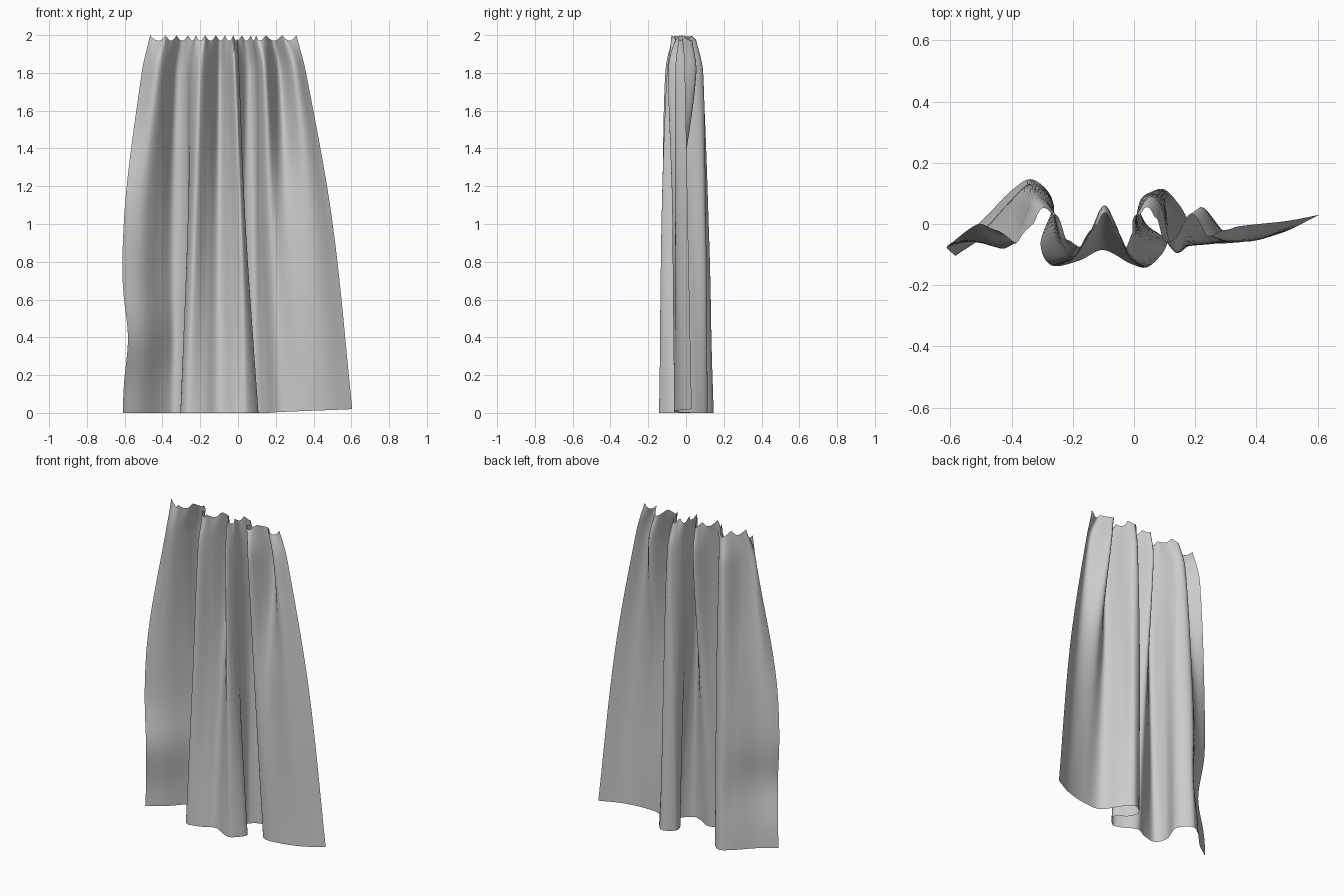
import bpy, math
from mathutils import Vector

if "Cube" in bpy.data.objects:
    bpy.data.objects.remove(bpy.data.objects["Cube"])

# Fold outlines seen from above, left to right, at three heights
HEM = [(-.61, -.07), (-.51, .0), (-.40, .11), (-.33, .145), (-.265, .07),
       (-.305, -.06), (-.27, -.135), (-.18, -.12), (-.10, -.085), (-.01, -.13),
       (.05, -.138), (.108, -.06), (.04, .0), (.02, .07), (.09, .115),
       (.15, .06), (.22, -.05), (.34, -.06), (.48, -.03), (.605, .03)]
MIDDLE = [(-.605, -.07), (-.50, -.04), (-.41, .05), (-.34, .12), (-.265, .07),
          (-.265, -.04), (-.23, -.125), (-.16, -.06), (-.10, -.01), (-.04, -.07),
          (.015, -.13), (.04, -.06), (.01, .02), (.03, .09), (.09, .10),
          (.12, .02), (.17, -.07), (.26, -.045), (.39, -.055), (.50, .01)]
UPPER = [(-.51, .0), (-.435, -.08), (-.38, -.03), (-.33, .08), (-.275, .06),
         (-.24, -.05), (-.20, -.11), (-.15, -.04), (-.10, .06), (-.06, .0),
         (-.02, -.10), (.005, -.05), (.01, .03), (.05, .09), (.09, .06),
         (.115, -.05), (.15, -.09), (.22, .055), (.295, -.055), (.36, -.005)]
# The heading is the upper outline drawn together
HEADING = [(-.078 + (x + .075) * .89, y * .6 - .008) for x, y in UPPER]
LEVELS = [(0, HEM), (1.0, MIDDLE), (1.8, UPPER), (2.0, HEADING)]

STEPS, ROWS, PINS = 8, 56, 15


def spline(points, knots, t):
    """Smooth curve through points placed at the given knots."""
    n = len(points)
    i = max(k for k in range(n - 1) if knots[k] <= t or k == 0)

    def slope(k):
        a, b = max(k - 1, 0), min(k + 1, n - 1)
        return (points[b] - points[a]) / (knots[b] - knots[a])

    h = knots[i + 1] - knots[i]
    s = (t - knots[i]) / h
    return (points[i] * (2 * s**3 - 3 * s**2 + 1) + slope(i) * h * (s**3 - 2 * s**2 + s)
            + points[i + 1] * (3 * s**2 - 2 * s**3) + slope(i + 1) * h * (s**3 - s**2))


count = len(HEM)
cols = (count - 1) * STEPS + 1
heights = [z for z, _ in LEVELS]
outlines = []
for _, outline in LEVELS:
    pts = [Vector(p) for p in outline]
    outlines.append([spline(pts, list(range(count)), c / STEPS) for c in range(cols)])

# Loft the cloth between the outlines, with a scalloped gathered heading
verts, faces = [], []
for r in range(ROWS + 1):
    z = 2.0 * r / ROWS
    gather = max(0, (z - 1.85) / .15) ** 2
    for c in range(cols):
        u = c / (cols - 1)
        p = spline([o[c] for o in outlines], heights, z)
        wave = abs(math.sin(math.pi * PINS * u))
        # The left edge curls forward a little above the hem
        curl = math.exp(-((z - .4) / .2) ** 2) * max(0, 1 - 6 * u)
        x = p.x + .03 * curl
        y = p.y - .03 * curl + .018 * gather * (wave - .5)
        lift = .02 * max(0, (u - .8) / .2) * (1 - z / 2)
        verts.append((x, y, z + lift - .03 * gather * wave))
for r in range(ROWS):
    for c in range(cols - 1):
        a = r * cols + c
        faces.append((a, a + 1, a + cols + 1, a + cols))

mesh = bpy.data.meshes.new("curtain")
mesh.from_pydata(verts, [], faces)
mesh.polygons.foreach_set("use_smooth", [True] * len(faces))
mesh.update()
curtain = bpy.data.objects.new("curtain", mesh)
bpy.context.collection.objects.link(curtain)
